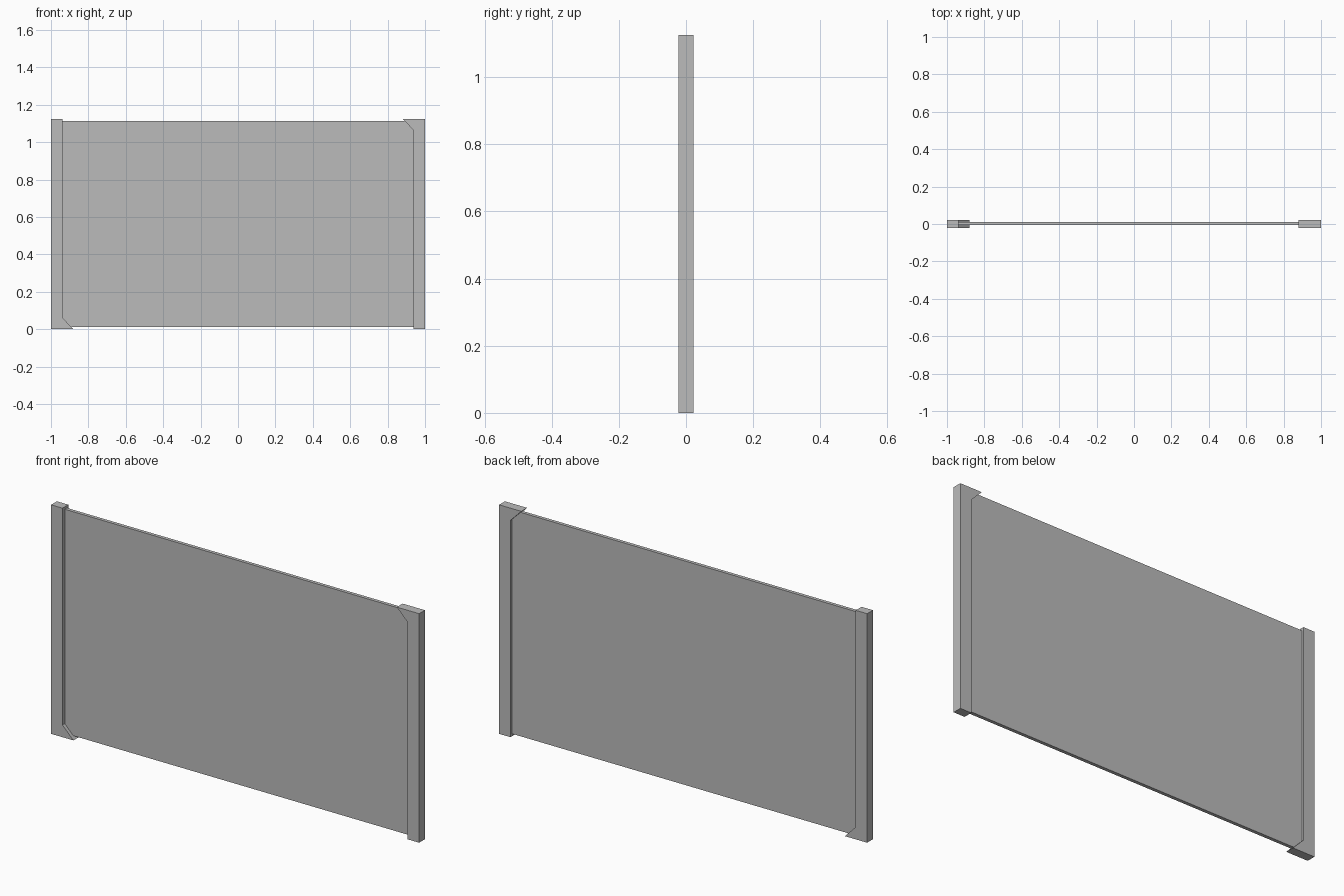
import bpy
import bmesh
from math import pi
from mathutils import Matrix

cube = bpy.data.objects.get("Cube")
if cube:
    bpy.data.objects.remove(cube, do_unlink=True)

HEIGHT = 1.125
HALF_DEPTH = 0.0225

grey = bpy.data.materials.new("plain grey")
grey.use_nodes = True
colour = (0.5, 0.5, 0.5, 1)
grey.diffuse_color = colour
grey.node_tree.nodes["Principled BSDF"].inputs["Base Color"].default_value = colour


def extrude_profile(name, profile, front, back):
    """Solid made from an x-z outline, running from front to back in y."""
    bm = bmesh.new()
    face = bm.faces.new([bm.verts.new((x, front, z)) for x, z in profile])
    result = bmesh.ops.extrude_face_region(bm, geom=[face])
    moved = [v for v in result["geom"] if isinstance(v, bmesh.types.BMVert)]
    bmesh.ops.translate(bm, verts=moved, vec=(0, back - front, 0))
    bmesh.ops.recalc_face_normals(bm, faces=bm.faces)
    mesh = bpy.data.meshes.new(name)
    bm.to_mesh(mesh)
    bm.free()
    mesh.materials.append(grey)
    obj = bpy.data.objects.new(name, mesh)
    bpy.context.collection.objects.link(obj)
    return obj


# Thin panel, let slightly into both posts
panel = [(-0.945, 0.013), (0.945, 0.013), (0.945, 1.113), (-0.945, 1.113)]
extrude_profile("panel", panel, -0.005, 0.012)

# Post with a pointed toe at the bottom inner corner
post = [(-1, 0), (-0.879, 0), (-0.938, 0.06), (-0.938, HEIGHT), (-1, HEIGHT)]
extrude_profile("right_post", post, -HALF_DEPTH, HALF_DEPTH)

# The opposite post is the same part turned upside down
left_post = extrude_profile("left_post", post, -HALF_DEPTH, HALF_DEPTH)
left_post.data.transform(Matrix.Translation((0, 0, HEIGHT)) @ Matrix.Rotation(pi, 4, "Y"))
